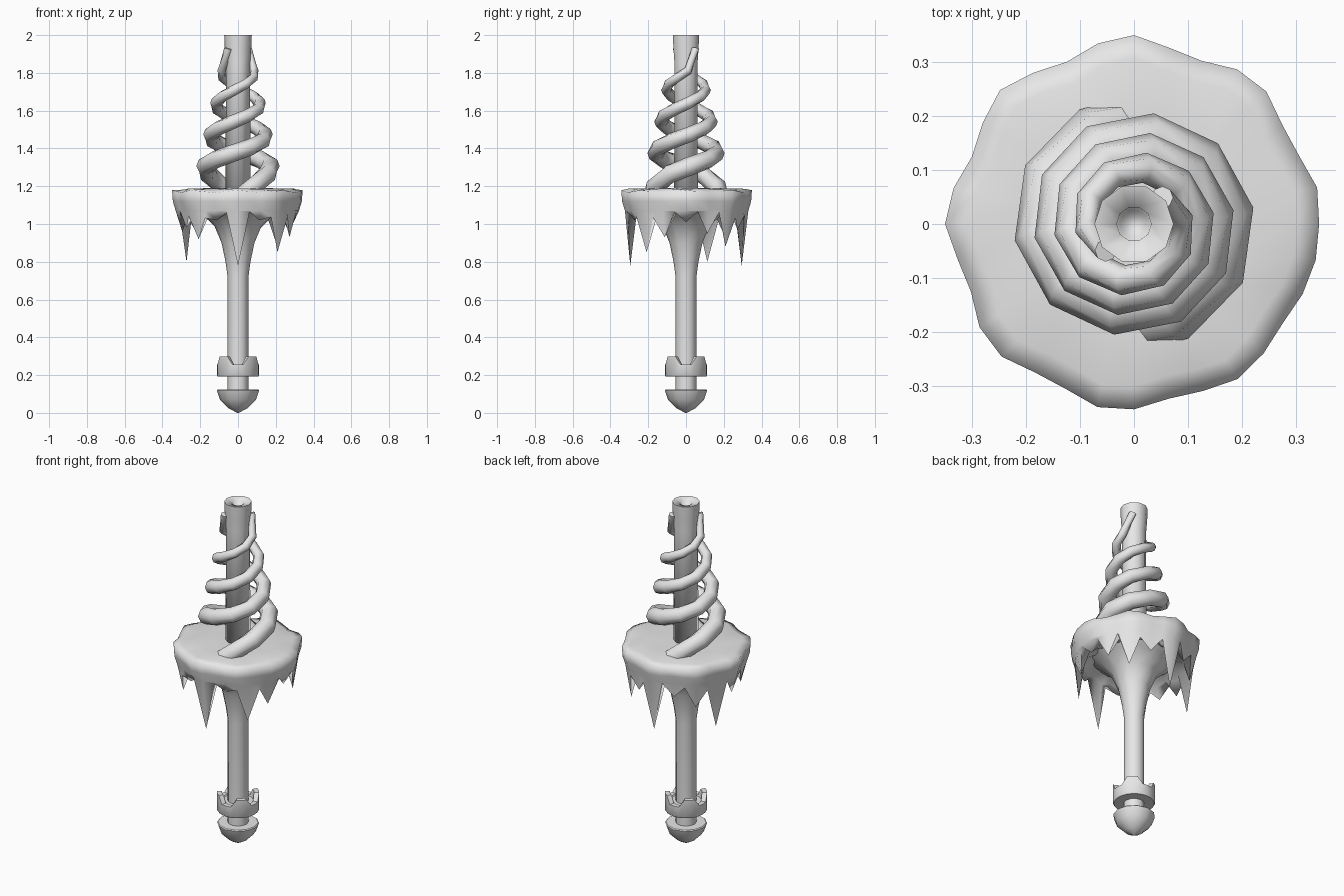
import bpy
from math import sin, cos, pi, radians
from mathutils import Vector

cube = bpy.data.objects.get("Cube")
if cube:
    bpy.data.objects.remove(cube, do_unlink=True)

grey = bpy.data.materials.new("light_grey")
grey.use_nodes = True
grey.diffuse_color = (0.8, 0.8, 0.8, 1)
grey.node_tree.nodes["Principled BSDF"].inputs["Base Color"].default_value = (0.8, 0.8, 0.8, 1)


def loft(name, rings, angle=40):
    """Skin equal-length closed rings into a capped, smooth-shaded object."""
    n = len(rings[0])
    verts = [p for ring in rings for p in ring]
    faces = [(r * n + i, r * n + (i + 1) % n, (r + 1) * n + (i + 1) % n, (r + 1) * n + i)
             for r in range(len(rings) - 1) for i in range(n)]
    faces.append(tuple(reversed(range(n))))
    faces.append(tuple(range(len(verts) - n, len(verts))))
    mesh = bpy.data.meshes.new(name)
    mesh.from_pydata(verts, [], faces)
    mesh.materials.append(grey)
    obj = bpy.data.objects.new(name, mesh)
    bpy.context.collection.objects.link(obj)
    bpy.ops.object.select_all(action='DESELECT')
    bpy.context.view_layer.objects.active = obj
    obj.select_set(True)
    # Make the normals point outward
    bpy.ops.object.mode_set(mode='EDIT')
    bpy.ops.mesh.select_all(action='SELECT')
    bpy.ops.mesh.normals_make_consistent(inside=False)
    bpy.ops.object.mode_set(mode='OBJECT')
    bpy.ops.object.shade_smooth_by_angle(angle=radians(angle))


def ring(radius, z, n):
    """Ring whose radius and height may be numbers or functions of the index."""
    r = radius if callable(radius) else lambda i: radius
    h = z if callable(z) else lambda i: z
    return [(r(i) * cos(2 * pi * i / n), r(i) * sin(2 * pi * i / n), h(i)) for i in range(n)]


def lathe(name, profile, n, angle=40):
    loft(name, [ring(r, z, n) for r, z in profile], angle)


# Pommel, neck and shaft flaring out under the crown
lathe("pommel", [(0.004, 0), (0.05, 0.025), (0.095, 0.07), (0.112, 0.118),
                 (0.107, 0.123), (0.05, 0.123)], 12)
lathe("shaft", [(0.055, 0.1), (0.055, 0.72), (0.066, 0.8), (0.087, 0.9),
                (0.125, 0.99), (0.19, 1.05), (0.25, 1.09)], 12)


# Collar with four raised lugs
def lug(i):
    return 0.298 if i % 6 in (2, 3, 4) else 0.257


loft("collar", [ring(0.05, 0.193, 24), ring(0.107, 0.193, 24), ring(0.112, 0.2, 24),
                ring(0.112, lug, 24), ring(0.085, lug, 24), ring(0.08, 0.25, 24),
                ring(0.05, 0.25, 24)])

# Hollow upper pole
lathe("pole", [(0.066, 1.15), (0.064, 1.85), (0.07, 1.93), (0.073, 2.0),
               (0.032, 1.99), (0.026, 1.9)], 10, 100)

# Crown disc with hanging spikes, even columns are tips and odd ones valleys
TIPS = [1.01, 0.95, 0.88, 0.97, 0.78, 0.99, 0.93, 0.8,
        0.96, 0.98, 0.92, 1.02, 0.78, 1.02, 0.85, 0.93]
N = 2 * len(TIPS)


def fringe(i):
    return 1.05 + 0.02 * sin(i * 2.3) if i % 2 else TIPS[i // 2]


def scallop(base):
    return lambda i: base + 0.005 * cos(pi * i / 2) + 0.008 * sin(i * 1.7)


def rim_height(i):
    return 1.172 + 0.007 * cos(pi * i / 2)


def fringe_radius(i):
    return 0.315 if i % 2 else 0.295


loft("spiked_crown", [
    ring(0.04, 1.192, N), ring(0.2, 1.189, N),
    ring(scallop(0.295), lambda i: 1.184 + 0.004 * sin(i * 1.1), N),
    ring(scallop(0.337), rim_height, N),
    ring(scallop(0.333), 1.12, N),
    ring(scallop(0.318), 1.07, N),
    ring(fringe_radius, fringe, N),
    ring(0.265, lambda i: 1.06 if i % 2 else 1.04, N),
    ring(0.18, 1.085, N), ring(0.05, 1.09, N)], 100)


# Two tapering spirals wound around the pole, half a turn apart
def spiral_point(turn, phase):
    a = 2 * pi * turn + phase
    foot, tail = min(turn, 0), max(turn - 1.5, 0)
    z = 1.3 + 0.335 * turn - 1.4 * foot ** 2 + 6 * tail ** 2
    r = 0.174 - 0.056 * turn - 0.1 * tail
    return Vector((r * cos(a), r * sin(a), z))


def spiral(name, phase):
    sides, rings = 8, []
    for k in range(20):
        t = max(-0.25, -0.28 + 0.1 * k)
        p = spiral_point(t, phase)
        along = (spiral_point(t + 0.03, phase) - spiral_point(t - 0.03, phase)).normalized()
        out = Vector((p.x, p.y, 0)).normalized()
        out = (out - along * out.dot(along)).normalized()
        up = along.cross(out)
        w = 0.05 - 0.018 * max(t, 0)
        rings.append([p + w * (out * cos(2 * pi * j / sides) + up * sin(2 * pi * j / sides))
                      for j in range(sides)])
    loft(name, rings, 60)


spiral("spiral_a", 0)
spiral("spiral_b", pi)
